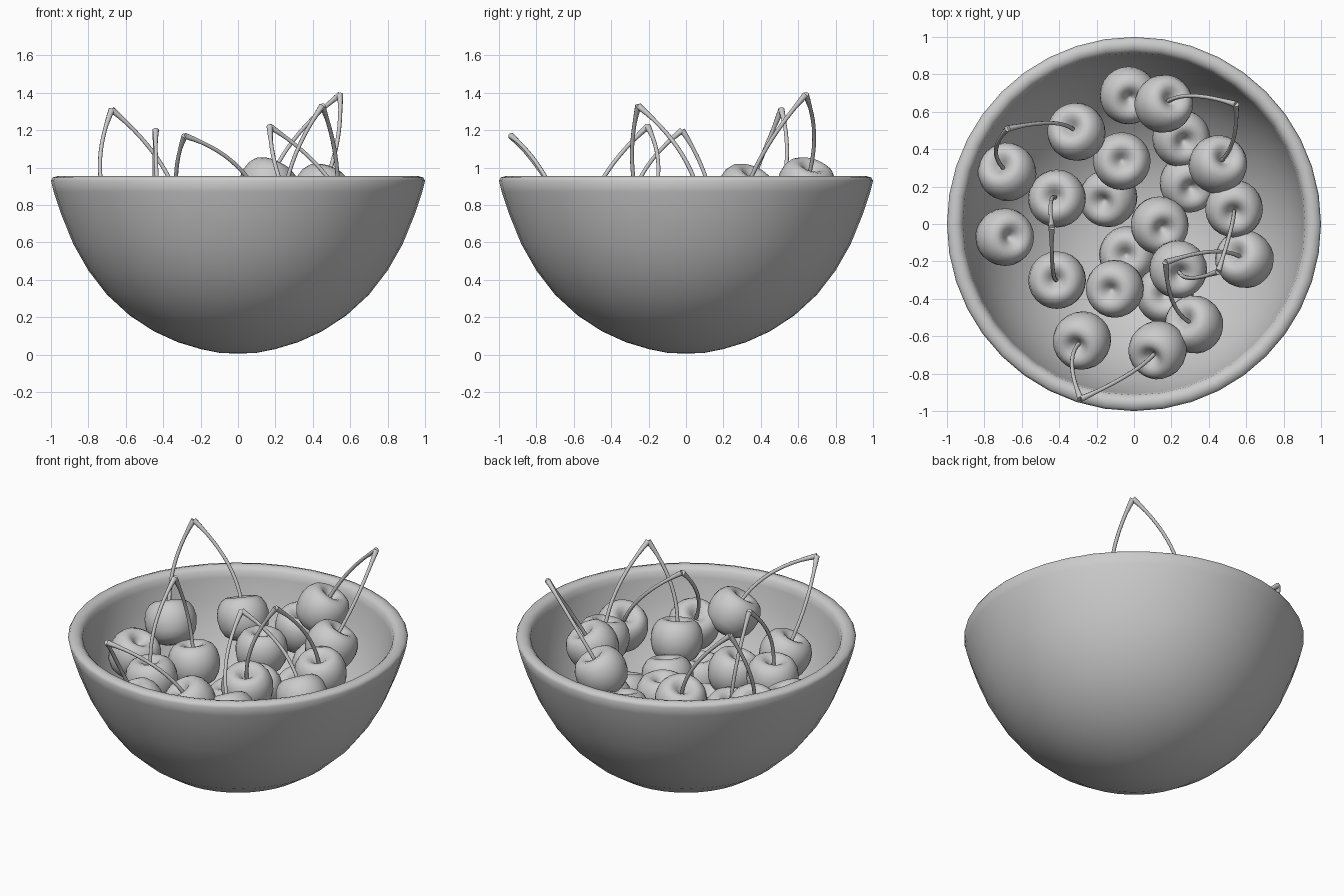
import bpy, bmesh, math
from mathutils import Vector


def lathe(name, profile, segs):
    """Spin an (r, z) profile around z into a smooth mesh."""
    bm = bmesh.new()
    vs = [bm.verts.new((r, 0, z)) for r, z in profile]
    edges = [bm.edges.new(p) for p in zip(vs, vs[1:])]
    bmesh.ops.spin(bm, geom=vs + edges, cent=(0, 0, 0), axis=(0, 0, 1),
                   angle=2 * math.pi, steps=segs)
    bmesh.ops.remove_doubles(bm, verts=bm.verts, dist=1e-4)
    bmesh.ops.recalc_face_normals(bm, faces=bm.faces)
    for f in bm.faces:
        f.smooth = True
    me = bpy.data.meshes.new(name)
    bm.to_mesh(me)
    bm.free()
    return me


def add(name, data):
    ob = bpy.data.objects.new(name, data)
    bpy.context.collection.objects.link(ob)
    return ob


# Bowl: outer wall, rounded rim, inner wall
bowl_profile = [(0, 0.005), (0.1, 0.01), (0.2, 0.03), (0.32, 0.066), (0.45, 0.125),
                (0.58, 0.21), (0.7, 0.32), (0.8, 0.45), (0.88, 0.59), (0.945, 0.75),
                (0.985, 0.87), (1, 0.93), (0.99, 0.947), (0.96, 0.956), (0.935, 0.95),
                (0.915, 0.93), (0.907, 0.89), (0.885, 0.76), (0.825, 0.6), (0.75, 0.465),
                (0.65, 0.335), (0.54, 0.235), (0.42, 0.15), (0.3, 0.095), (0.15, 0.06), (0, 0.05)]
add("bowl", lathe("bowl", bowl_profile, 40))

# Cherry with a dimple on top
cherry_mesh = lathe("cherry", [
    (0, 0.065), (0.015, 0.075), (0.035, 0.1), (0.06, 0.12), (0.09, 0.127),
    (0.12, 0.11), (0.143, 0.075), (0.154, 0.03), (0.153, -0.01), (0.143, -0.055),
    (0.12, -0.095), (0.085, -0.12), (0.045, -0.132), (0, -0.134)], 24)


def place_cherry(i, x, y, z, ax, ay):
    """Place a cherry whose axis leans by (ax, ay); return its axis."""
    axis = Vector((ax, ay, math.sqrt(1 - ax * ax - ay * ay)))
    ob = add(f"cherry_{i}", cherry_mesh)
    ob.location = (x, y, z)
    ob.rotation_mode = 'QUATERNION'
    ob.rotation_quaternion = Vector((0, 0, 1)).rotation_difference(axis)
    return axis


def stem(name, pos, axis, tip):
    """Curved stalk from the dimple to the shared tip, thicker at the tip."""
    a = Vector(pos) + axis * 0.06
    b = a + axis * 0.27
    cu = bpy.data.curves.new(name, 'CURVE')
    cu.dimensions = '3D'
    cu.bevel_depth = 0.011
    cu.bevel_resolution = 2
    cu.use_fill_caps = True
    sp = cu.splines.new('POLY')
    n = 12
    sp.points.add(n)
    for k in range(n + 1):
        t = k / n
        p = a * (1 - t) ** 2 + b * 2 * t * (1 - t) + tip * t * t
        sp.points[k].co = (*p, 1)
        sp.points[k].radius = 1 + 0.6 * max(0, (t - 0.85) / 0.15)
    add(name, cu)


# Pairs of cherries joined by stems: (tip, two cherries)
pairs = [
    ((0.545, 0.64, 1.39), (0.155, 0.64, 0.90, 0.4, 0.25), (0.445, 0.315, 0.865, 0.35, 0.35)),
    ((-0.675, 0.51, 1.31), (-0.305, 0.49, 0.78, -0.3, 0.25), (-0.675, 0.275, 0.735, -0.35, 0.35)),
    ((-0.44, -0.02, 1.2), (-0.41, 0.135, 0.59, -0.15, 0.1), (-0.41, -0.3, 0.655, -0.1, 0.0)),
    ((0.45, -0.255, 1.33), (0.535, 0.085, 0.80, 0.0, -0.25), (0.235, -0.24, 0.75, 0.1, -0.25)),
    ((0.17, -0.205, 1.22), (0.595, -0.19, 0.76, -0.45, 0.25), (0.325, -0.54, 0.71, -0.45, 0.25)),
    ((-0.285, -0.935, 1.17), (-0.275, -0.62, 0.65, -0.3, -0.3), (0.13, -0.67, 0.79, -0.35, -0.4)),
]
count = 0
for tip, *two in pairs:
    for c in two:
        count += 1
        axis = place_cherry(count, *c)
        stem(f"stem_{count}", c[:3], axis, Vector(tip))

# Loose cherries without stems
loose = [
    (-0.03, 0.69, 0.71, 0.1, -0.2), (0.25, 0.46, 0.62, 0.2, -0.2),
    (-0.065, 0.335, 0.69, 0.0, 0.05), (-0.135, 0.14, 0.42, -0.3, -0.2),
    (0.29, 0.22, 0.56, 0.15, -0.3), (0.135, -0.005, 0.62, 0.2, -0.2),
    (-0.695, -0.07, 0.65, 0.35, 0.0), (-0.10, -0.345, 0.59, -0.25, -0.1),
    (-0.03, -0.165, 0.40, -0.15, 0.0), (0.165, -0.38, 0.48, 0.0, 0.0),
]
for c in loose:
    count += 1
    place_cherry(count, *c)
